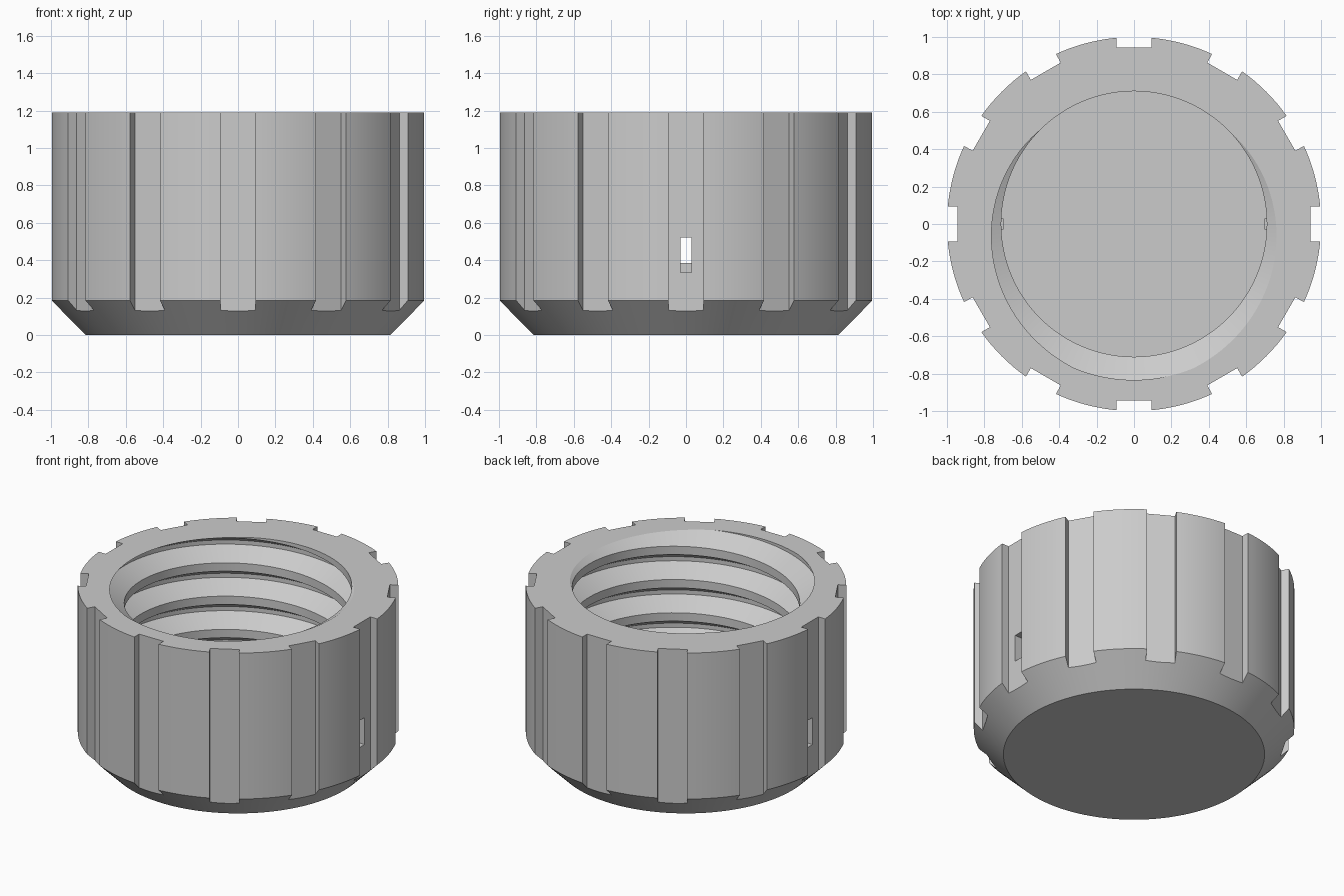
import bpy, bmesh
from math import pi, sin, cos, tau
from mathutils import Matrix

if "Cube" in bpy.data.objects:
    bpy.data.objects.remove(bpy.data.objects["Cube"])

HEIGHT, FLOOR = 1.19, 0.385
PITCH, CREST, ROOT = 0.229, 0.71, 0.834
SEGMENTS = 144

grey = bpy.data.materials.new("light_grey_plastic")
grey.use_nodes = True
COLOUR = (0.6, 0.6, 0.6, 1)
grey.diffuse_color = COLOUR
grey.node_tree.nodes["Principled BSDF"].inputs["Base Color"].default_value = COLOUR


def make_object(name, bm):
    bmesh.ops.recalc_face_normals(bm, faces=bm.faces[:])
    mesh = bpy.data.meshes.new(name)
    bm.to_mesh(mesh)
    bm.free()
    obj = bpy.data.objects.new(name, mesh)
    bpy.context.collection.objects.link(obj)
    mesh.materials.append(grey)
    return obj


def radial_boxes(name, count, r0, r1, width, z0, z1):
    """Boxes spaced evenly around the axis, the first on +x."""
    bm = bmesh.new()
    for i in range(count):
        place = (Matrix.Rotation(tau * i / count, 4, 'Z')
                 @ Matrix.Translation(((r0 + r1) / 2, 0, (z0 + z1) / 2))
                 @ Matrix.Diagonal((r1 - r0, width, z1 - z0, 1)))
        bmesh.ops.create_cube(bm, size=1, matrix=place)
    return make_object(name, bm)


def fill_open_ends(bm):
    edges = [e for e in bm.edges if e.is_boundary]
    bmesh.ops.holes_fill(bm, edges=edges, sides=0)


def turned_solid(name, profile):
    """Closed solid from (radius, z) rings."""
    bm = bmesh.new()
    rings = [[bm.verts.new((r * cos(tau * i / SEGMENTS), r * sin(tau * i / SEGMENTS), z))
              for i in range(SEGMENTS)] for r, z in profile]
    for low, high in zip(rings, rings[1:]):
        for i in range(SEGMENTS):
            j = (i + 1) % SEGMENTS
            bm.faces.new((low[i], low[j], high[j], high[i]))
    bm.faces.new(rings[0][::-1])
    bm.faces.new(rings[-1])
    return make_object(name, bm)


def thread_radius(z, root_z):
    """Trapezoid groove: flat root, sloping flanks, flat crest."""
    away = abs((z - root_z + PITCH / 2) % PITCH - PITCH / 2) / PITCH
    t = min(max((away - 1 / 16) / (5 / 16), 0), 1)
    return ROOT + (CREST - ROOT) * t


def threaded_core(name, bottom, top):
    """Solid with a right-handed helical surface, clipped to flat ends."""
    bm = bmesh.new()
    corners = [PITCH * c for c in (-3 / 8, -1 / 16, 1 / 16, 3 / 8)]
    columns = []
    for i in range(SEGMENTS + 1):
        angle = tau * i / SEGMENTS
        root_z = HEIGHT + PITCH * (angle + pi / 2) / tau
        column = []
        for turn in range(-7, 4):
            for c in corners:
                z = min(max(root_z + turn * PITCH + c, bottom), top)
                r = thread_radius(z, root_z)
                column.append(bm.verts.new((r * cos(angle), r * sin(angle), z)))
        columns.append(column)
    for a, b in zip(columns, columns[1:]):
        for k in range(len(a) - 1):
            bm.faces.new((a[k], b[k], b[k + 1], a[k + 1]))
    bmesh.ops.remove_doubles(bm, verts=bm.verts[:], dist=0.0001)
    fill_open_ends(bm)
    return make_object(name, bm)


def cut(target, cutter):
    cutter.hide_render = True
    mod = target.modifiers.new("cut", 'BOOLEAN')
    mod.operation, mod.solver, mod.object = 'DIFFERENCE', 'EXACT', cutter
    bpy.context.view_layer.objects.active = target
    bpy.ops.object.modifier_apply(modifier=mod.name)
    bpy.data.objects.remove(cutter)


# Cap body with a chamfered closed base
cap = turned_solid("threaded_cap", [(0.815, 0), (1, 0.185), (1, HEIGHT)])

# Threaded bore, grip grooves and the two side slots
cut(cap, threaded_core("bore_cutter", FLOOR, HEIGHT + 0.1))
cut(cap, radial_boxes("grip_cutter", 12, 0.943, 1.2, 0.185, -0.1, HEIGHT + 0.1))
cut(cap, radial_boxes("slot_cutter", 2, 0.70, 1.1, 0.06, 0.335, 0.52))

# Smooth walls with crisp edges
bpy.ops.object.select_all(action='DESELECT')
cap.select_set(True)
bpy.context.view_layer.objects.active = cap
bpy.ops.object.shade_smooth_by_angle(angle=pi / 7)
